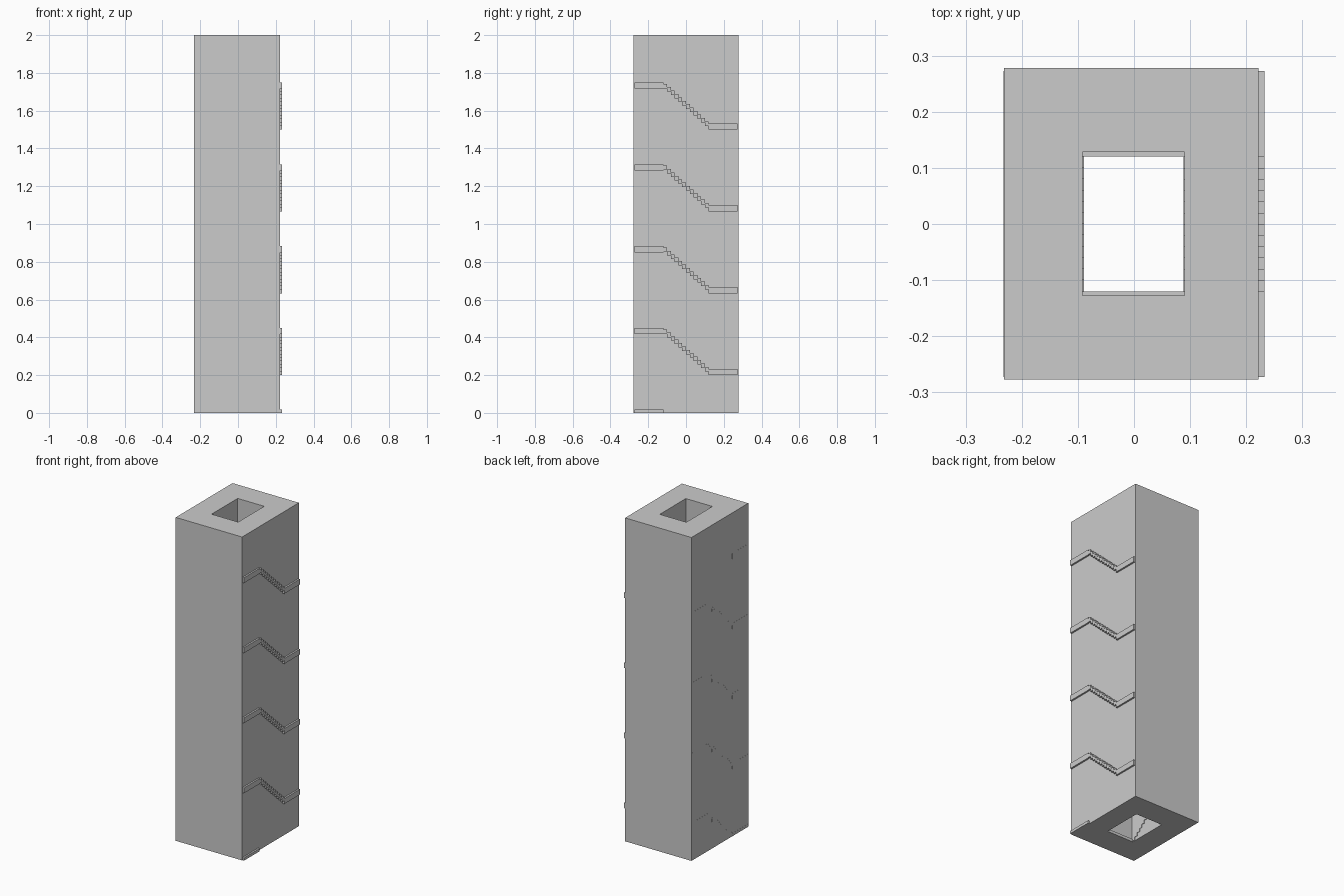
import bpy, bmesh
from mathutils import Matrix, Vector

if "Cube" in bpy.data.objects:
    bpy.data.objects.remove(bpy.data.objects["Cube"])


def add_box(bm, x0, x1, y0, y1, z0, z1):
    c = Vector(((x0 + x1) / 2, (y0 + y1) / 2, (z0 + z1) / 2))
    s = Matrix.Diagonal((x1 - x0, y1 - y0, z1 - z0, 1))
    bmesh.ops.create_cube(bm, size=1, matrix=Matrix.Translation(c) @ s)


def finish(bm, name):
    bmesh.ops.recalc_face_normals(bm, faces=bm.faces)
    me = bpy.data.meshes.new(name)
    bm.to_mesh(me)
    bm.free()
    ob = bpy.data.objects.new(name, me)
    bpy.context.collection.objects.link(ob)
    return ob


# Tower: thick rectangular tube with an open shaft
bm = bmesh.new()


def ring(x0, x1, y0, y1, z):
    return [bm.verts.new((x, y, z)) for x, y in ((x0, y0), (x1, y0), (x1, y1), (x0, y1))]


outer, inner = (-0.232, 0.222, -0.277, 0.278), (-0.092, 0.09, -0.127, 0.128)
ob_, ot = ring(*outer, 0), ring(*outer, 2)
ib, it = ring(*inner, 0), ring(*inner, 2)
for a, b in ((ob_, ot), (ot, it), (it, ib), (ib, ob_)):
    for i in range(4):
        j = (i + 1) % 4
        bm.faces.new((a[i], a[j], b[j], b[i]))
finish(bm, "tower_walls")

# Staircase dimensions
HX, HY, LY = 0.2325, 0.273, 0.12
PITCH, RISE, SLAB, N = 0.4333, 0.2167, 0.033, 12
GO = 2 * LY / N


def landing(name, side, z0, z1):
    bm = bmesh.new()
    y0, y1 = sorted((side * LY, side * HY))
    add_box(bm, -HX, HX, y0, y1, z0, z1)
    finish(bm, name)


def flight(name, x0, x1, start, top):
    # start = side (+1 back, -1 front) of the low end; top = lower landing top
    bm = bmesh.new()
    for i in range(N):
        ya, yb = sorted((start * (LY - i * GO), start * (LY - (i + 1) * GO)))
        z = top + (i + 0.6) * RISE / N
        add_box(bm, x0, x1, ya, yb, max(0, z - 0.024), z)
    finish(bm, name)


# Ground landing, then four turns of stair
landing("ground_landing", -1, 0, 0.017)
for k in range(4):
    zb = 0.2 + k * PITCH
    zf = zb + RISE
    flight(f"left_flight_{k}", -HX, -0.089, -1, zb - RISE + SLAB)
    landing(f"back_landing_{k}", 1, zb, zb + SLAB)
    flight(f"right_flight_{k}", 0.088, HX, 1, zb + SLAB)
    landing(f"front_landing_{k}", -1, zf, zf + SLAB)
